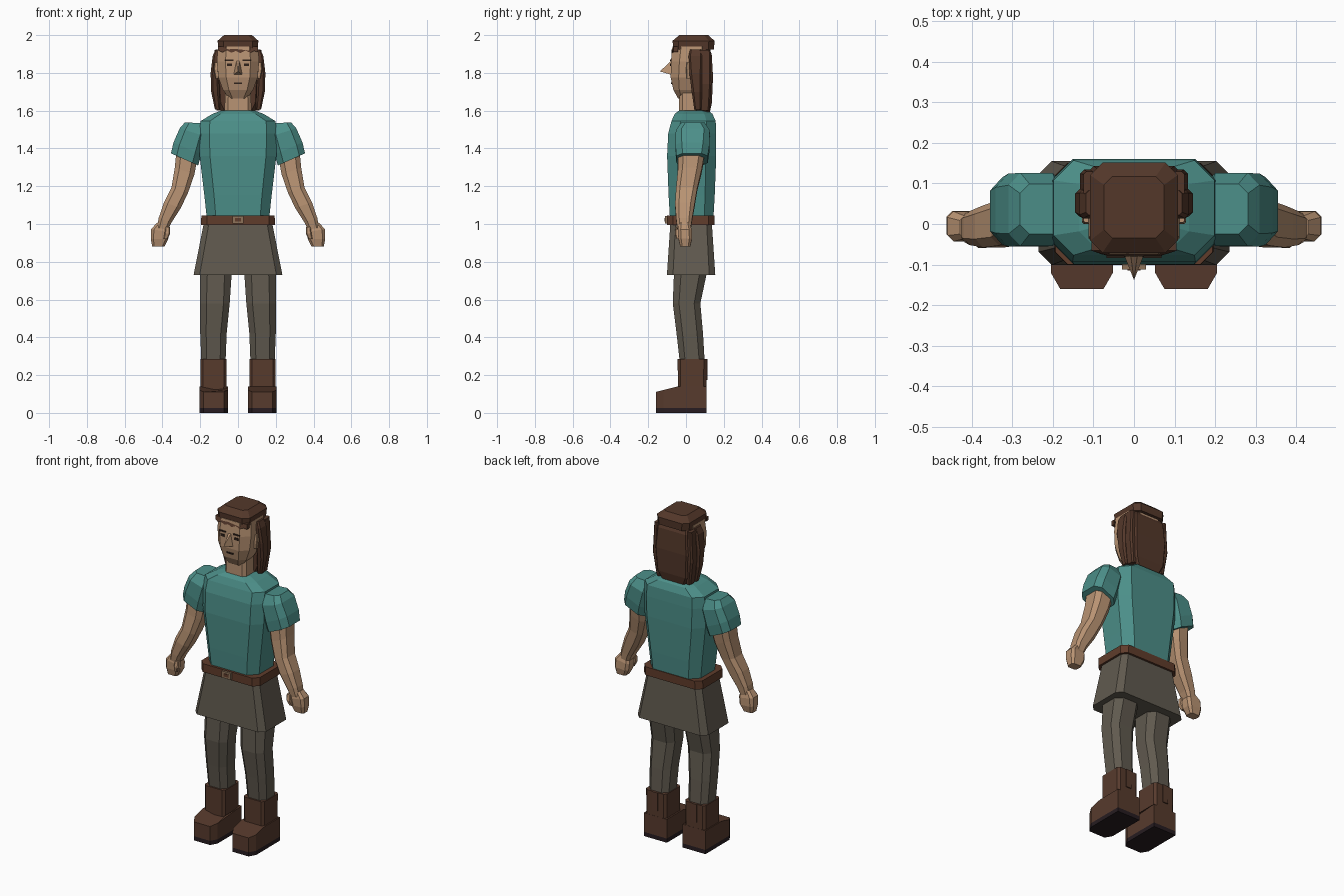
import bpy, bmesh, math


def material(name, rgb):
    m = bpy.data.materials.new(name)
    m.diffuse_color = (*rgb, 1)
    return m


TEAL = material("teal cloth", (0.072, 0.275, 0.250))
GREY = material("grey brown cloth", (0.118, 0.102, 0.078))
SKIN = material("skin", (0.48, 0.29, 0.17))
LEATHER = material("boot leather", (0.096, 0.043, 0.026))
BELT = material("belt leather", (0.115, 0.045, 0.024))
HAIR = material("brown hair", (0.088, 0.039, 0.023))
SOLE = material("dark sole", (0.020, 0.012, 0.015))
BRASS = material("dull brass", (0.27, 0.17, 0.10))
INK = material("face lines", (0.030, 0.016, 0.011))


def build(name, verts, faces, mat):
    """Flat shaded mesh with outward normals."""
    me = bpy.data.meshes.new(name)
    bm = bmesh.new()
    vs = [bm.verts.new(v) for v in verts]
    for f in faces:
        bm.faces.new([vs[i] for i in f])
    bmesh.ops.recalc_face_normals(bm, faces=bm.faces)
    bm.to_mesh(me)
    bm.free()
    me.materials.append(mat)
    ob = bpy.data.objects.new(name, me)
    bpy.context.collection.objects.link(ob)
    return ob


def skin_rings(name, rings, mat):
    """Joins rings of equal point count and caps both ends."""
    n = len(rings[0])
    faces = [list(range(n)), list(range(n * (len(rings) - 1), n * len(rings)))]
    for r in range(len(rings) - 1):
        for i in range(n):
            j = (i + 1) % n
            faces.append([r * n + i, r * n + j, r * n + n + j, r * n + n + i])
    return build(name, [p for ring in rings for p in ring], faces, mat)


def loft(name, rows, mat, bevel=0.35, s=1):
    """Rows: (x, y, z, half width, half depth[, tilt]) as cut-corner rectangles."""
    rings = []
    for x, y, z, w, d, *tilt in rows:
        t = tilt[0] if tilt else 0
        c = bevel * min(w, d)
        plan = [(w, d - c), (w - c, d), (c - w, d), (-w, d - c),
                (-w, c - d), (c - w, -d), (w - c, -d), (w, c - d)]
        rings.append([(s * (x + u * math.cos(t)), y + v, z + u * math.sin(t))
                      for u, v in plan])
    return skin_rings(name, rings, mat)


def box(name, centre, half, mat):
    x, y, z = centre
    w, d, h = half
    plan = [(w, d), (-w, d), (-w, -d), (w, -d)]
    return skin_rings(name, [[(x + u, y + v, z + k) for u, v in plan]
                             for k in (-h, h)], mat)


# Shirt body, belt and skirt
loft("shirt", [(0, .03, 1.03, .165, .115), (0, .03, 1.15, .178, .122),
               (0, .03, 1.36, .203, .130), (0, .033, 1.48, .205, .127),
               (0, .04, 1.545, .198, .117), (0, .04, 1.583, .135, .100),
               (0, .04, 1.602, .085, .075)], TEAL, .42)
loft("belt", [(0, .025, .995, .196, .125), (0, .025, 1.045, .194, .125)], BELT, .25)
box("buckle", (0, -.104, 1.022), (.030, .008, .020), BRASS)
box("buckle_centre", (0, -.112, 1.022), (.016, .003, .009), BELT)
loft("skirt", [(0, .027, .73, .235, .128), (0, .027, 1.0, .182, .110)], GREY, .25)

# Neck and head
loft("neck", [(0, .015, 1.57, .072, .052), (0, .015, 1.72, .068, .050)], SKIN)
loft("head", [(0, .000, 1.665, .048, .042), (0, .003, 1.71, .080, .070),
              (0, .012, 1.775, .104, .093), (0, .020, 1.86, .112, .100),
              (0, .030, 1.94, .106, .102)], SKIN, .45)
build("nose", [(-.024, -.078, 1.79), (.024, -.078, 1.79), (.008, -.078, 1.865),
               (-.008, -.078, 1.865), (0, -.138, 1.808)],
      [(0, 1, 2, 3), (0, 1, 4), (1, 2, 4), (2, 3, 4), (3, 0, 4)], SKIN)
box("mouth", (0, -.076, 1.745), (.022, .004, .004), INK)

# Headwear with a jagged fringe below its front edge
loft("cap", [(0, .04, 1.925, .104, .108), (0, .04, 1.97, .108, .111),
             (0, .041, 2.0, .074, .076)], HAIR, .28)
zig = [(-.105, 1.918), (-.08, 1.908), (-.062, 1.920), (-.035, 1.907), (-.012, 1.916),
       (.012, 1.905), (.04, 1.919), (.065, 1.906), (.085, 1.916), (.105, 1.910)]
fringe = zig + [(.105, 1.94), (-.105, 1.94)]
skin_rings("fringe", [[(x, y + .35 * max(0, abs(x) - .07), z) for x, z in fringe]
                      for y in (-.078, -.055)], HAIR)

# Long hair behind the head
loft("back_hair", [(0, .090, 1.59, .085, .036), (0, .095, 1.64, .112, .042),
                   (0, .098, 1.78, .122, .045), (0, .094, 1.90, .112, .042),
                   (0, .088, 1.925, .104, .036)], HAIR, .5)

foot_plan = [(.205, .108), (.052, .108), (.052, -.045), (.052, -.12),
             (.075, -.16), (.182, -.16), (.205, -.12), (.205, -.045)]

for side, s in (("left", 1), ("right", -1)):
    # Face details and ear
    box(side + "_eye", (s * .046, -.079, 1.843), (.013, .005, .007), INK)
    box(side + "_brow", (s * .046, -.079, 1.867), (.022, .005, .004), INK)
    loft(side + "_ear", [(.110, .015, 1.77, .008, .012), (.116, .022, 1.82, .012, .022),
                         (.114, .022, 1.855, .010, .018)], SKIN, s=s)

    # Hanging hair locks
    loft(side + "_front_lock", [(.108, .062, 1.605, .014, .018),
                                (.120, .058, 1.70, .022, .028),
                                (.123, .052, 1.80, .022, .034),
                                (.116, .050, 1.89, .018, .036),
                                (.104, .052, 1.925, .014, .030)], HAIR, .5, s)
    loft(side + "_rear_lock", [(.098, .100, 1.60, .015, .024),
                               (.114, .102, 1.74, .019, .032),
                               (.110, .100, 1.92, .014, .030)], HAIR, .5, s)

    # Sleeve
    loft(side + "_sleeve", [(.225, .037, 1.535, .056, .062, .06),
                            (.240, .036, 1.485, .072, .090, .30),
                            (.268, .034, 1.400, .080, .090, .42),
                            (.283, .032, 1.342, .079, .083, .42)], TEAL, .42, s)

    # Arm, fist and thumb
    loft(side + "_arm", [(.270, .030, 1.37, .060, .070, .40),
                         (.283, .020, 1.28, .055, .063, .35),
                         (.308, .003, 1.18, .046, .056, .28),
                         (.347, -.006, 1.10, .047, .052, .32),
                         (.386, -.010, 1.02, .036, .042, .35),
                         (.400, -.010, .975, .030, .036, .20)], SKIN, .45, s)
    loft(side + "_fist", [(.400, -.008, 1.00, .030, .028, .25),
                          (.412, -.006, .965, .048, .037, .15),
                          (.416, -.004, .920, .046, .036, .05),
                          (.422, -.004, .880, .032, .026)], SKIN, .4, s)
    loft(side + "_thumb", [(.372, -.040, .985, .012, .014), (.374, -.043, .950, .015, .016),
                           (.384, -.038, .920, .011, .012)], SKIN, s=s)

    # Trouser leg
    loft(side + "_leg", [(.117, .026, .85, .083, .088), (.117, .022, .73, .083, .086),
                         (.122, .003, .58, .078, .073), (.130, .020, .42, .070, .070),
                         (.130, .033, .27, .064, .066)], GREY, .45, s)

    # Boot: shaft, rear strap, foot with sloping toe, sole
    loft(side + "_boot_shaft", [(.130, .032, .10, .068, .075),
                                (.130, .032, .285, .069, .076)], LEATHER, .2, s)
    box(side + "_boot_strap", (s * .130, .106, .23), (.018, .007, .055), LEATHER)
    low = [(s * x, y, .025) for x, y in foot_plan]
    top = [(s * x, y, .140 + .25 * min(0, y + .045)) for x, y in foot_plan]
    skin_rings(side + "_boot_foot", [low, top], LEATHER)
    skin_rings(side + "_sole", [[(s * x, y, z) for x, y in foot_plan]
                                for z in (0, .025)], SOLE)
